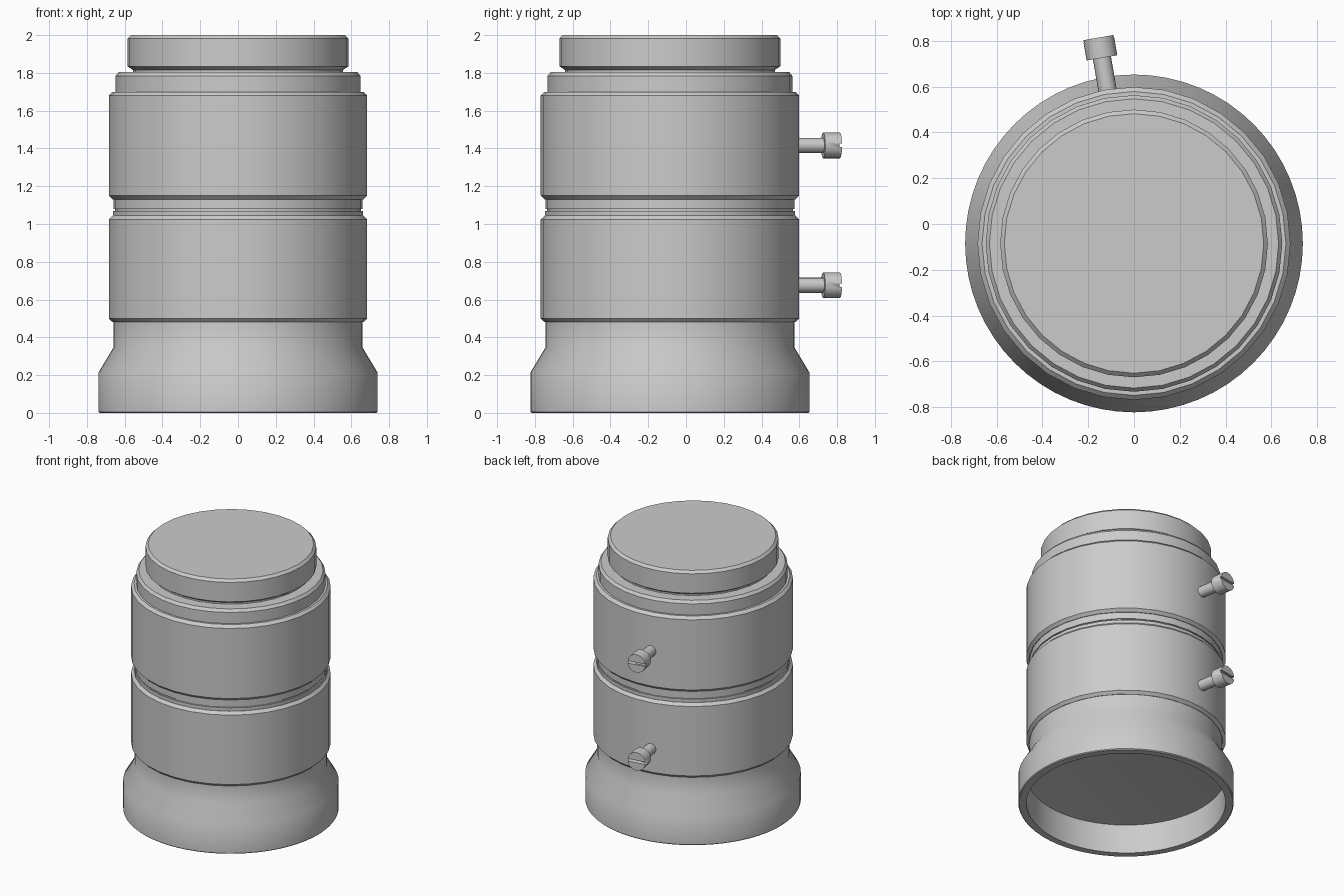
import bpy, bmesh, math
from mathutils import Matrix

cube = bpy.data.objects.get("Cube")
if cube:
    bpy.data.objects.remove(cube, do_unlink=True)

AXIS_Y = -0.085
SCREW_TURN = math.radians(9.8)

metal = bpy.data.materials.new("grey metal")
metal.use_nodes = True
metal.diffuse_color = (0.6, 0.6, 0.6, 1)
metal.node_tree.nodes["Principled BSDF"].inputs["Base Color"].default_value = (0.6, 0.6, 0.6, 1)


def finish(name, bm, angle):
    bmesh.ops.remove_doubles(bm, verts=bm.verts, dist=1e-5)
    bmesh.ops.recalc_face_normals(bm, faces=bm.faces)
    mesh = bpy.data.meshes.new(name)
    bm.to_mesh(mesh)
    bm.free()
    mesh.materials.append(metal)
    obj = bpy.data.objects.new(name, mesh)
    bpy.context.collection.objects.link(obj)
    bpy.ops.object.select_all(action='DESELECT')
    obj.select_set(True)
    bpy.context.view_layer.objects.active = obj
    bpy.ops.object.shade_smooth_by_angle(angle=math.radians(angle))
    return obj


def lathe(name, profile, steps, angle=20):
    """Spin a (radius, height) profile around the barrel axis."""
    bm = bmesh.new()
    verts = [bm.verts.new((r, 0, z)) for r, z in profile]
    edges = [bm.edges.new(pair) for pair in zip(verts, verts[1:])]
    bmesh.ops.spin(bm, geom=verts + edges, cent=(0, 0, 0), axis=(0, 0, 1),
                   angle=math.tau, steps=steps)
    bmesh.ops.translate(bm, verts=bm.verts, vec=(0, AXIS_Y, 0))
    return finish(name, bm, angle)


# Flared hood, open underneath, with a slightly concave lens inside
lens = [(0.682 * t, 0.22 + 0.03 * (1 - t * t)) for t in (1 - i / 8 for i in range(9))]
lathe("hood", [(0.66, 0.49), (0.66, 0.345), (0.738, 0.215), (0.738, 0.006),
               (0.732, 0), (0.682, 0)] + lens, 64, 38)

# Two grip rings with bevelled edges
for name, low, high in (("lower_grip_ring", 0.48, 1.045), ("upper_grip_ring", 1.13, 1.70)):
    lathe(name, [(0.645, low), (0.664, low), (0.684, low + 0.02),
                 (0.684, high - 0.02), (0.664, high), (0.645, high)], 32)

# Narrow spacer with a fine groove between the rings
lathe("spacer", [(0.662, 1.04), (0.662, 1.07), (0.652, 1.07),
                 (0.652, 1.08), (0.66, 1.08), (0.66, 1.135)], 32)

# Collar and end cap
lathe("collar", [(0.648, 1.695), (0.648, 1.784), (0.632, 1.804), (0.55, 1.804)], 32)
lathe("end_cap", [(0.555, 1.80), (0.555, 1.815), (0.585, 1.835),
                  (0.585, 1.982), (0.567, 2.0), (0, 2.0)], 32)


def screw_matrix(height, distance):
    """Local z points outwards from the barrel, local x stays level."""
    return (Matrix.Translation((0, AXIS_Y, height)) @ Matrix.Rotation(SCREW_TURN, 4, 'Z')
            @ Matrix.Translation((0, distance, 0)) @ Matrix.Rotation(-math.pi / 2, 4, 'X'))


def rod(name, radius, start, end, height, sides):
    bm = bmesh.new()
    bmesh.ops.create_cone(bm, cap_ends=True, segments=sides, radius1=radius,
                          radius2=radius, depth=end - start,
                          matrix=screw_matrix(height, (start + end) / 2))
    return finish(name, bm, 30)


# Slotted thumb screws on the back
for label, height in (("lower", 0.676), ("upper", 1.416)):
    rod(label + "_screw_shaft", 0.04, 0.66, 0.83, height, 16)
    head = rod(label + "_screw_head", 0.068, 0.823, 0.913, height, 16)
    bm = bmesh.new()
    bmesh.ops.create_cube(bm, size=1, matrix=screw_matrix(height, 0.913)
                          @ Matrix.Diagonal((0.3, 0.018, 0.026, 1)))
    cutter = finish(label + "_slot_cutter", bm, 30)
    cutter.hide_render = True
    cutter.hide_set(True)
    cut = head.modifiers.new("slot", 'BOOLEAN')
    cut.operation = 'DIFFERENCE'
    cut.object = cutter
